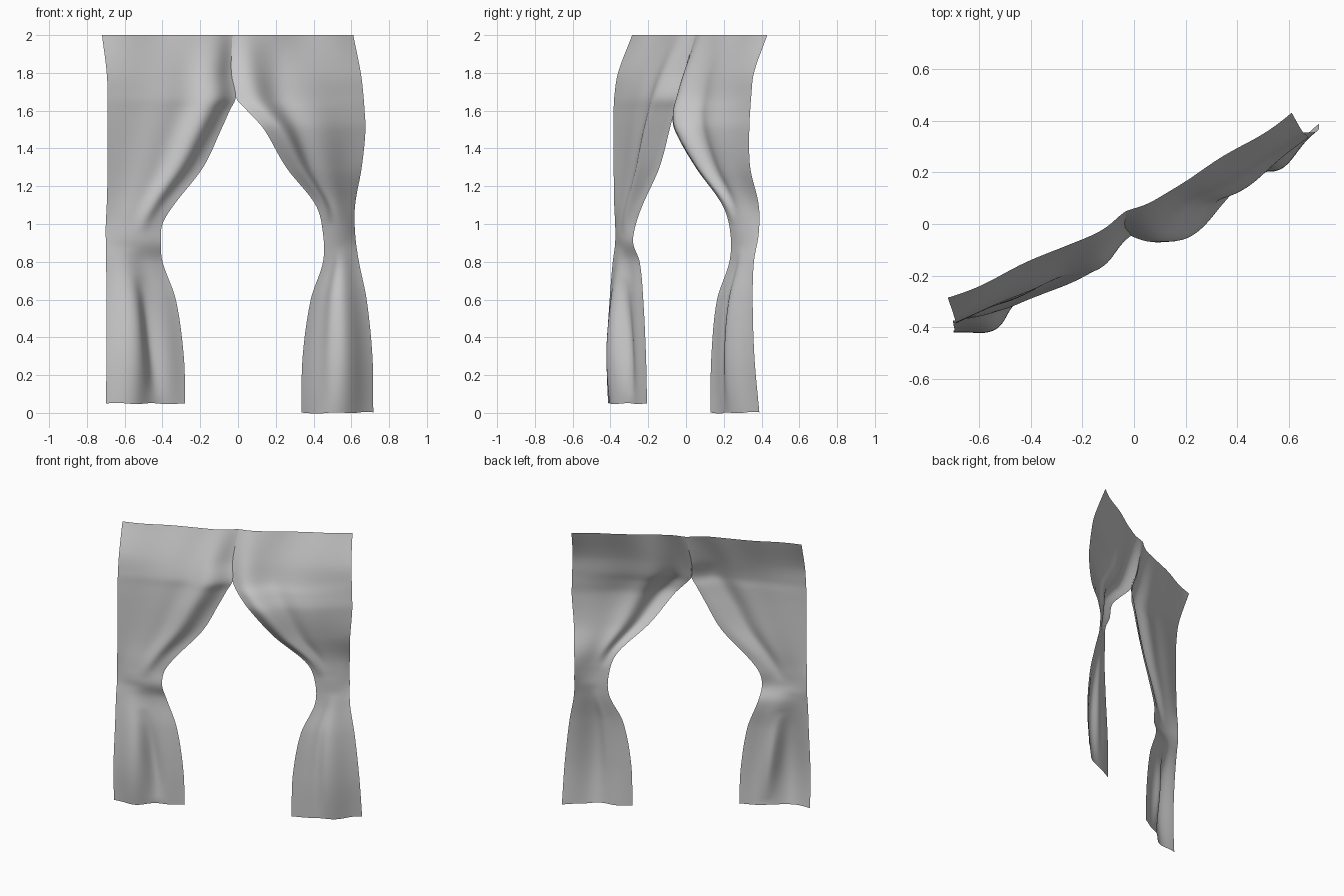
import bpy, bmesh, math

if "Cube" in bpy.data.objects:
    bpy.data.objects.remove(bpy.data.objects["Cube"])

ANG = math.radians(28)
FRONT = (math.sin(ANG), -math.cos(ANG))      # direction the cloth faces


def sample(rows, z):
    """Smooth Hermite interpolation of edge rows (z, outer x, y, inner x, y)."""
    i = 0
    while i < len(rows) - 2 and z < rows[i + 1][0]:
        i += 1
    a, b = rows[i], rows[i + 1]
    p, q = rows[max(i - 1, 0)], rows[min(i + 2, len(rows) - 1)]
    h = b[0] - a[0]
    t = (z - a[0]) / h
    out = []
    for k in range(1, 5):
        ma = (b[k] - p[k]) / (b[0] - p[0]) * h
        mb = (q[k] - a[k]) / (q[0] - a[0]) * h
        out.append((2*t**3 - 3*t*t + 1)*a[k] + (t**3 - 2*t*t + t)*ma
                   + (3*t*t - 2*t**3)*b[k] + (t**3 - t*t)*mb)
    return out


def fold(s, z, f):
    """Soft ridge running from s_top at z_hi to s_bot at z_lo."""
    s_top, s_bot, width, z_hi, z_lo, amp = f
    if not z_lo < z < z_hi:
        return 0
    t = (z_hi - z) / (z_hi - z_lo)
    c = s_top + (s_bot - s_top) * t
    return amp * math.sin(math.pi * t) * math.exp(-((s - c) / width) ** 2)


def curtain(name, rows, folds, hem, tilt, nu=64, nv=110):
    bm = bmesh.new()
    grid = []
    for j in range(nv + 1):
        z = 2 + (hem - 2) * j / nv
        ox, oy, ix, iy = sample(rows, z)
        low = max(0, 1 - z / 0.5)
        top = max(0, (z - 1.3) / 0.7) ** 2
        seam = min(1, max(0, (z - 1.5) / 0.17))
        seam = seam * seam * (3 - 2 * seam)
        line = []
        for i in range(nu + 1):
            s = i / nu
            d = sum(fold(s, z, f) for f in folds)
            # top edge bows forward between its ends and ripples gently
            d += top * (0.015 * math.sin(math.pi * s) + 0.006 * math.sin(11 * s))
            # both halves meet in one seam above the opening
            d *= 1 - seam * s ** 24
            # gathered bulge at the tie
            d += 0.02 * math.sin(math.pi * s) * math.exp(-((z - 0.97) / 0.14) ** 2)
            dz = low * (tilt * s + 0.003 * math.sin(14 * s))
            line.append(bm.verts.new((ox + (ix - ox) * s + FRONT[0] * d,
                                      oy + (iy - oy) * s + FRONT[1] * d, z + dz)))
        grid.append(line)
    for j in range(nv):
        for i in range(nu):
            f = bm.faces.new((grid[j][i], grid[j][i+1], grid[j+1][i+1], grid[j+1][i]))
            f.smooth = True
    bm.normal_update()
    # turn the cloth so that normals face the front
    if sum(f.normal.x * FRONT[0] + f.normal.y * FRONT[1] for f in bm.faces) < 0:
        bmesh.ops.reverse_faces(bm, faces=bm.faces)
    me = bpy.data.meshes.new(name)
    bm.to_mesh(me)
    bm.free()
    ob = bpy.data.objects.new(name, me)
    bpy.context.collection.objects.link(ob)
    return ob


# Shared seam from the top edge down to the opening
seam_top = [(-.03, .05), (-.035, -.01), (-.012, -.045)]

# Left curtain: outer and inner edge, then folds
left_rows = [
    (2.00, -.72, -.285, *seam_top[0]), (1.80, -.695, -.36, *seam_top[1]),
    (1.67, -.69, -.38, *seam_top[2]), (1.60, -.69, -.383, -.045, -.06),
    (1.50, -.69, -.385, -.09, -.085),
    (1.30, -.69, -.383, -.185, -.14), (1.10, -.695, -.38, -.34, -.23),
    (1.00, -.70, -.375, -.40, -.265), (0.90, -.70, -.375, -.408, -.28),
    (0.80, -.70, -.385, -.40, -.245),
    (0.60, -.70, -.395, -.33, -.225), (0.30, -.705, -.405, -.288, -.21),
    (0.05, -.705, -.40, -.28, -.205)]
curtain("left_curtain", left_rows, [
    (0.90, 0.62, 0.14, 2.12, 0.95, 0.058),
    (0.50, 0.40, 0.18, 2.0, 1.0, 0.018),
    (0.33, 0.28, 0.25, 0.88, -0.25, 0.075),
    (0.50, 0.62, 0.11, 0.72, 0.08, -0.030),
    (0.80, 0.80, 0.15, 0.85, -0.2, 0.012)], 0.05, -0.002)

# Right curtain: joined to the left one above the opening
right_rows = [
    (2.00, .61, .43, *seam_top[0]), (1.80, .65, .36, *seam_top[1]),
    (1.67, .665, .345, *seam_top[2]), (1.60, .67, .34, .045, -.06),
    (1.50, .675, .335, .13, -.045),
    (1.30, .655, .34, .25, .06), (1.10, .62, .385, .41, .195),
    (0.95, .62, .385, .45, .235), (0.80, .64, .36, .45, .23),
    (0.60, .68, .355, .385, .165), (0.30, .71, .365, .342, .135),
    (0.01, .715, .39, .335, .13)]
curtain("right_curtain", right_rows, [
    (0.92, 0.82, 0.13, 2.10, 1.0, 0.055),
    (0.65, 0.66, 0.10, 2.0, 1.05, -0.012),
    (0.40, 0.50, 0.20, 2.0, 1.0, 0.022),
    (0.46, 0.44, 0.27, 0.88, -0.3, 0.055),
    (0.64, 0.62, 0.10, 0.85, 0.0, -0.015)], 0.003, -0.005)
